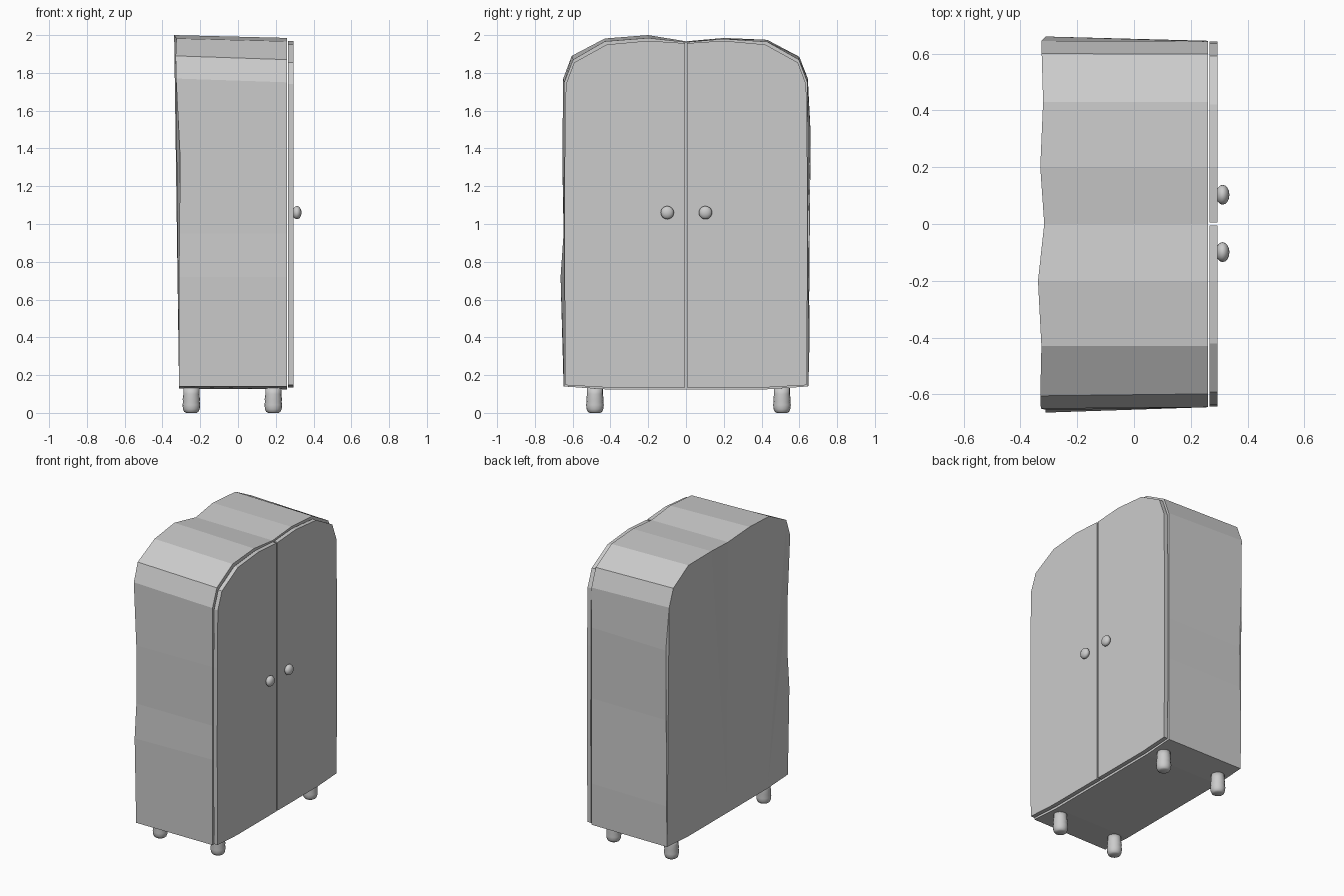
import bpy, bmesh, math

if "Cube" in bpy.data.objects:
    bpy.data.objects.remove(bpy.data.objects["Cube"])


def loft(name, loops, smooth=False):
    """Skin a stack of matching point loops and cap both ends."""
    bm = bmesh.new()
    rings = [[bm.verts.new(p) for p in loop] for loop in loops]
    n = len(rings[0])
    for a, b in zip(rings, rings[1:]):
        for i in range(n):
            j = (i + 1) % n
            bm.faces.new((a[i], a[j], b[j], b[i]))
    caps = [bm.faces.new(rings[0]), bm.faces.new(rings[-1])]
    bmesh.ops.triangulate(bm, faces=caps)
    bmesh.ops.recalc_face_normals(bm, faces=bm.faces)
    mesh = bpy.data.meshes.new(name)
    bm.to_mesh(mesh)
    bm.free()
    ob = bpy.data.objects.new(name, mesh)
    bpy.context.collection.objects.link(ob)
    if smooth:
        mesh.polygons.foreach_set("use_smooth", [True] * len(mesh.polygons))
    return ob


# Cabinet: front outline (y, z) lofted to a wobbly back outline (x, y, z)
front = [(-.43, .125), (0, .125), (.43, .125), (.645, .14), (.645, .42),
         (.645, .72), (.645, 1.0), (.645, 1.48), (.643, 1.75), (.598, 1.87),
         (.43, 1.965), (.2, 1.98), (0, 1.963), (-.2, 1.985), (-.43, 1.967),
         (-.598, 1.87), (-.645, 1.75), (-.645, 1.35), (-.645, .95),
         (-.645, .72), (-.645, .14)]
back = [(-.312, -.43, .128), (-.312, 0, .128), (-.312, .43, .128),
        (-.312, .648, .142), (-.312, .655, .42), (-.308, .65, .72),
        (-.308, .645, 1.0), (-.31, .66, 1.48), (-.325, .645, 1.77),
        (-.325, .6, 1.885), (-.32, .43, 1.975), (-.33, .2, 1.985),
        (-.316, 0, 1.967), (-.338, -.2, 2.0), (-.326, -.43, 1.982),
        (-.33, -.605, 1.89), (-.328, -.65, 1.77), (-.306, -.655, 1.35),
        (-.31, -.648, .95), (-.312, -.664, .72), (-.312, -.648, .14)]
loft("cabinet", [back, [(.26, y, z) for y, z in front]])

# Pair of thin doors with a narrow gap between them
door = [(.005, .135), (.43, .135), (.638, .147), (.643, .72), (.642, 1.35),
        (.636, 1.74), (.592, 1.855), (.42, 1.95), (.2, 1.97), (.005, 1.957)]
for side, s in (("left", -1), ("right", 1)):
    loft(side + "_door", [[(x, y * s, z) for y, z in door] for x in (.266, .294)])

# Round door knobs
for side, y in (("left", -.099), ("right", .103)):
    bpy.ops.mesh.primitive_uv_sphere_add(segments=16, ring_count=10, radius=1,
                                         location=(.312, y, 1.06))
    knob = bpy.context.object
    knob.name = side + "_knob"
    knob.scale = (.024, .035, .035)
    bpy.ops.object.shade_smooth()

# Turned feet
foot = [(.028, 0), (.038, .006), (.044, .02), (.047, .042), (.044, .06),
        (.046, .072), (.042, .1), (.042, .132)]
for xn, x in (("back", -.247), ("front", .187)):
    for yn, y in (("left", -.482), ("right", .508)):
        rings = [[(x + r * math.cos(i * math.tau / 16),
                   y + r * math.sin(i * math.tau / 16), z) for i in range(16)]
                 for r, z in foot]
        loft(f"{xn}_{yn}_foot", rings, smooth=True)
